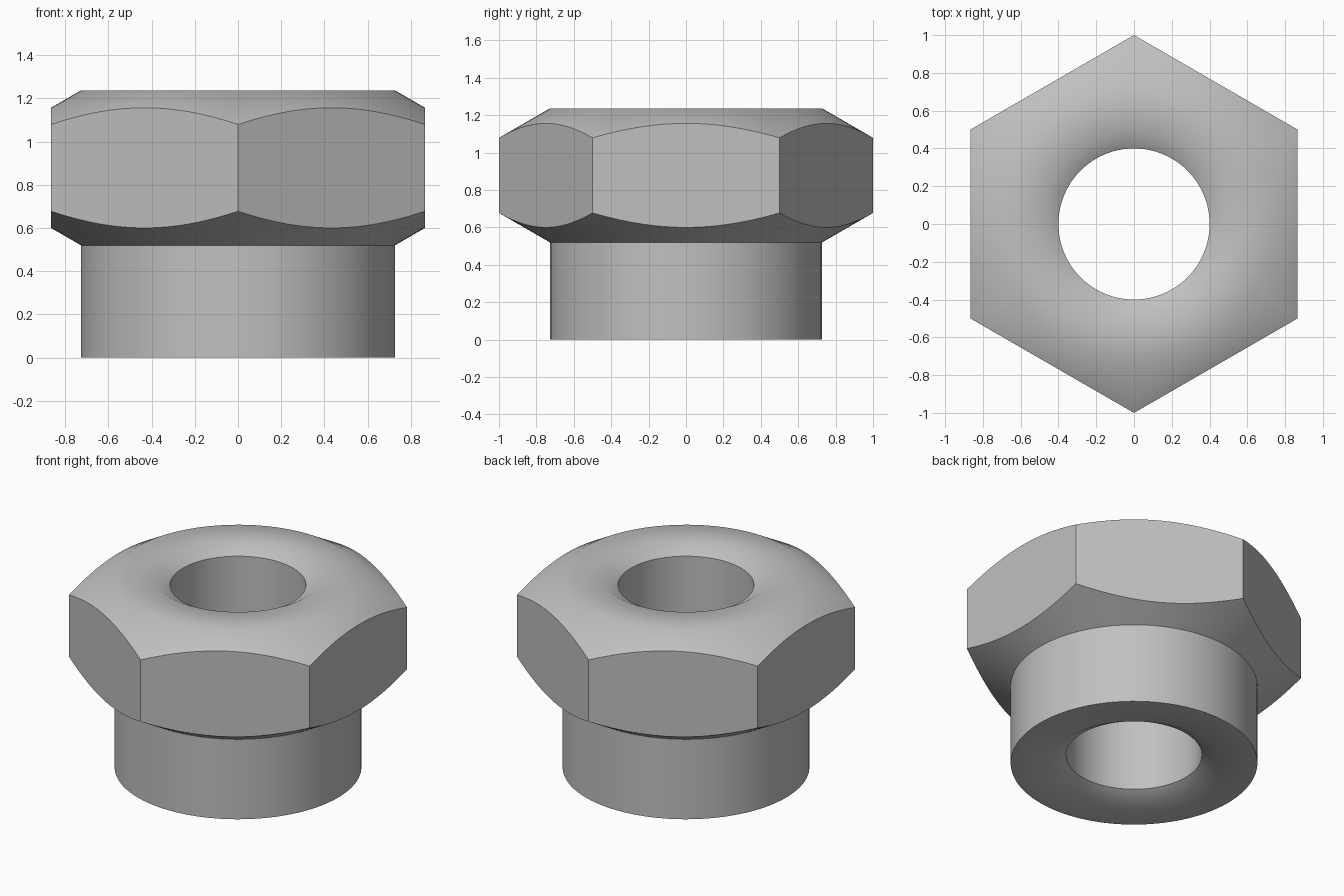
import bpy, bmesh
from math import sin, cos, pi, tan, radians

cube = bpy.data.objects.get("Cube")
if cube:
    bpy.data.objects.remove(cube, do_unlink=True)

# Main dimensions
STEPS = 96
HOLE, HOLE_RIM, COLLAR = 0.40, 0.49, 0.727
FLAT = cos(pi / 6)                # centre to hexagon side, corners at radius 1
SHOULDER, TOP = 0.52, 1.237
SLOPE = tan(radians(30))          # all chamfers rise at 30 degrees
SINK = (HOLE_RIM - HOLE) * SLOPE


def hex_radius(a):
    """Distance to the hexagon outline, with corners on the y axis."""
    return FLAT / cos((a + pi / 6) % (pi / 3) - pi / 6)


def section(a):
    """Closed radius/height profile of the fitting at angle a."""
    r = hex_radius(a)
    rise = (r - COLLAR) * SLOPE
    return [(HOLE, SINK), (HOLE_RIM, 0), (COLLAR, 0), (COLLAR, SHOULDER),
            (r, SHOULDER + rise), (r, TOP - rise),
            (COLLAR, TOP), (HOLE_RIM, TOP), (HOLE, TOP - SINK)]


# Steel colour
steel = bpy.data.materials.new("steel_grey")
steel.use_nodes = True
colour = (0.53, 0.53, 0.53, 1)
steel.diffuse_color = colour
steel.node_tree.nodes["Principled BSDF"].inputs["Base Color"].default_value = colour

# Sweep the section around the z axis
bm = bmesh.new()
rings = []
for i in range(STEPS):
    a = 2 * pi * i / STEPS
    rings.append([bm.verts.new((r * cos(a), r * sin(a), z)) for r, z in section(a)])
for i, ring in enumerate(rings):
    after = rings[(i + 1) % STEPS]
    for j in range(len(ring)):
        k = (j + 1) % len(ring)
        bm.faces.new((ring[j], after[j], after[k], ring[k]))
bmesh.ops.recalc_face_normals(bm, faces=bm.faces)
mesh = bpy.data.meshes.new("hex_bushing")
bm.to_mesh(mesh)
bm.free()
mesh.materials.append(steel)
bushing = bpy.data.objects.new("hex_bushing", mesh)
bpy.context.collection.objects.link(bushing)

# Smooth the round parts and shallow chamfers, keep the hexagon edges crisp
bpy.ops.object.select_all(action='DESELECT')
bushing.select_set(True)
bpy.context.view_layer.objects.active = bushing
bpy.ops.object.shade_smooth_by_angle(angle=radians(40))
